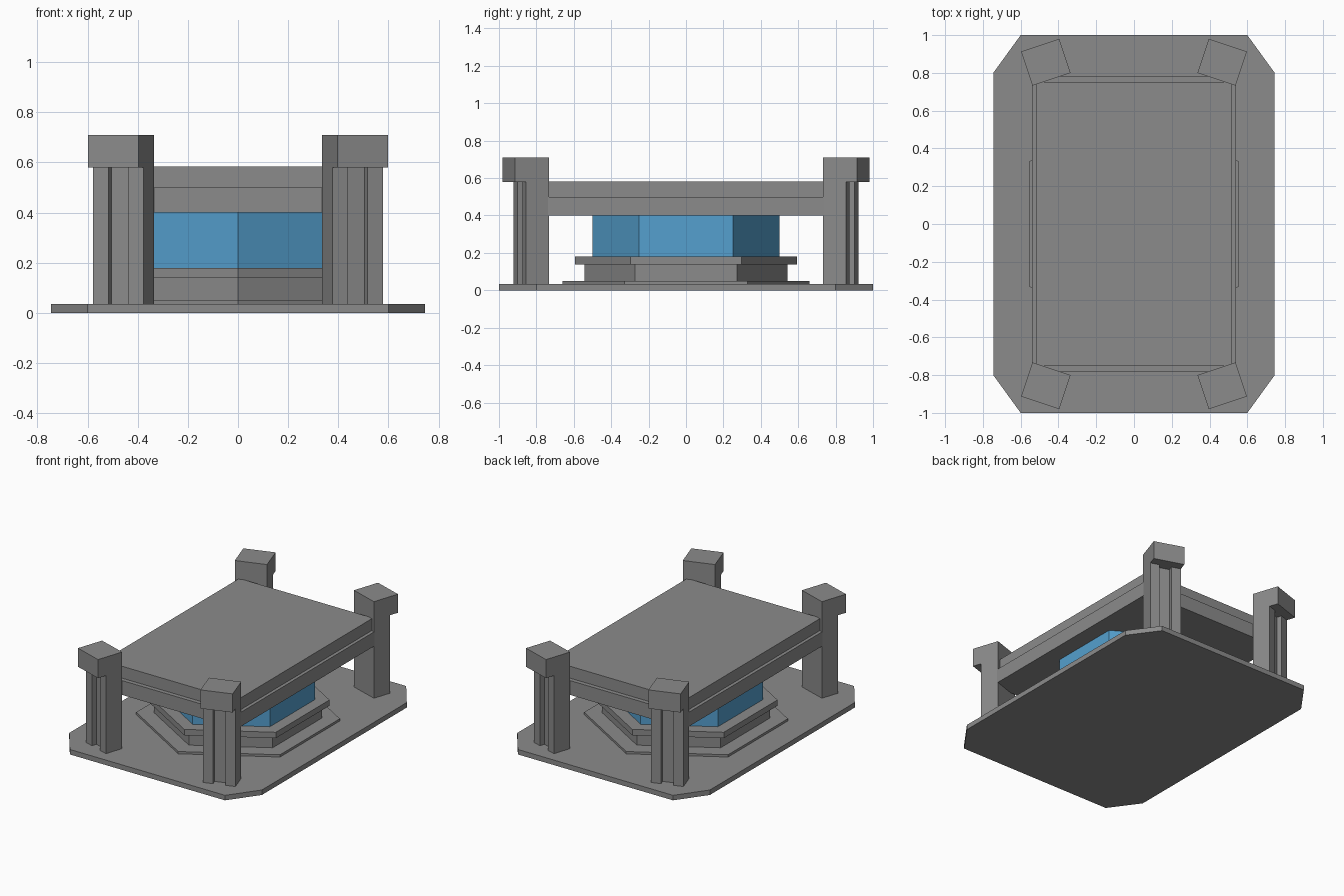
import bpy, bmesh
from mathutils import Vector

if "Cube" in bpy.data.objects:
    bpy.data.objects.remove(bpy.data.objects["Cube"])


def material(name, colour):
    mat = bpy.data.materials.new(name)
    mat.diffuse_color = (*colour, 1)
    mat.use_nodes = True
    mat.node_tree.nodes["Principled BSDF"].inputs["Base Color"].default_value = mat.diffuse_color
    return mat


GREY = material("dark_grey", (0.26, 0.26, 0.26))
BLUE = material("blue", (0.09, 0.35, 0.62))


def prism(name, outline, z0, z1, mat=GREY, mirror=False):
    """Extrude a flat outline from z0 to z1, optionally mirrored to all four corners."""
    bm = bmesh.new()
    face = bm.faces.new([bm.verts.new((x, y, z0)) for x, y in outline])
    ext = bmesh.ops.extrude_face_region(bm, geom=[face])
    top = [v for v in ext["geom"] if isinstance(v, bmesh.types.BMVert)]
    bmesh.ops.translate(bm, verts=top, vec=(0, 0, z1 - z0))
    bmesh.ops.recalc_face_normals(bm, faces=bm.faces)
    mesh = bpy.data.meshes.new(name)
    bm.to_mesh(mesh)
    bm.free()
    mesh.materials.append(mat)
    obj = bpy.data.objects.new(name, mesh)
    bpy.context.collection.objects.link(obj)
    if mirror:
        mod = obj.modifiers.new("Mirror", "MIRROR")
        mod.use_axis = (True, True, False)
        mod.use_mirror_merge = False
    return obj


def rect(x, y):
    return [(-x, -y), (x, -y), (x, y), (-x, y)]


def hexagon(r):
    w = r * 0.843
    return [(0, -r), (w, -r / 2), (w, r / 2), (0, r), (-w, r / 2), (-w, -r / 2)]


# Floor plate with clipped corners
prism("base_plate", [(-0.6, -1), (0.6, -1), (0.745, -0.8), (0.745, 0.8),
                     (0.6, 1), (-0.6, 1), (-0.745, 0.8), (-0.745, -0.8)], 0, 0.035)

# Stepped hexagonal pedestal and blue core
prism("pedestal_foot", hexagon(0.66), 0.035, 0.051)
prism("pedestal_riser", hexagon(0.543), 0.051, 0.139)
prism("pedestal_rim", hexagon(0.593), 0.139, 0.18)
prism("blue_core", hexagon(0.5), 0.18, 0.40, BLUE)

# Two-step slab above the core
prism("slab_lower", rect(0.54, 0.782), 0.40, 0.50)
prism("slab_upper", rect(0.517, 0.752), 0.50, 0.583)

# Angled corner posts: local u runs across the outer end, v runs inward
origin = Vector((-0.598, -0.913))
u_dir = Vector((0.949, -0.316))
v_dir = Vector((0.316, 0.949))


def local(points):
    return [tuple(origin + u_dir * u + v_dir * v) for u, v in points]


W, D = 0.213, 0.19
rib, back, groove = 0.065, 0.062, 0.098
prism("post_shaft", local([(0, back), (rib, back), (rib, groove), (W - rib, groove),
                           (W - rib, back), (W, back), (W, D), (0, D)]),
      0.035, 0.58, mirror=True)
prism("post_cap", local([(0, 0), (W, 0), (W, D), (0, D)]), 0.58, 0.71, mirror=True)
